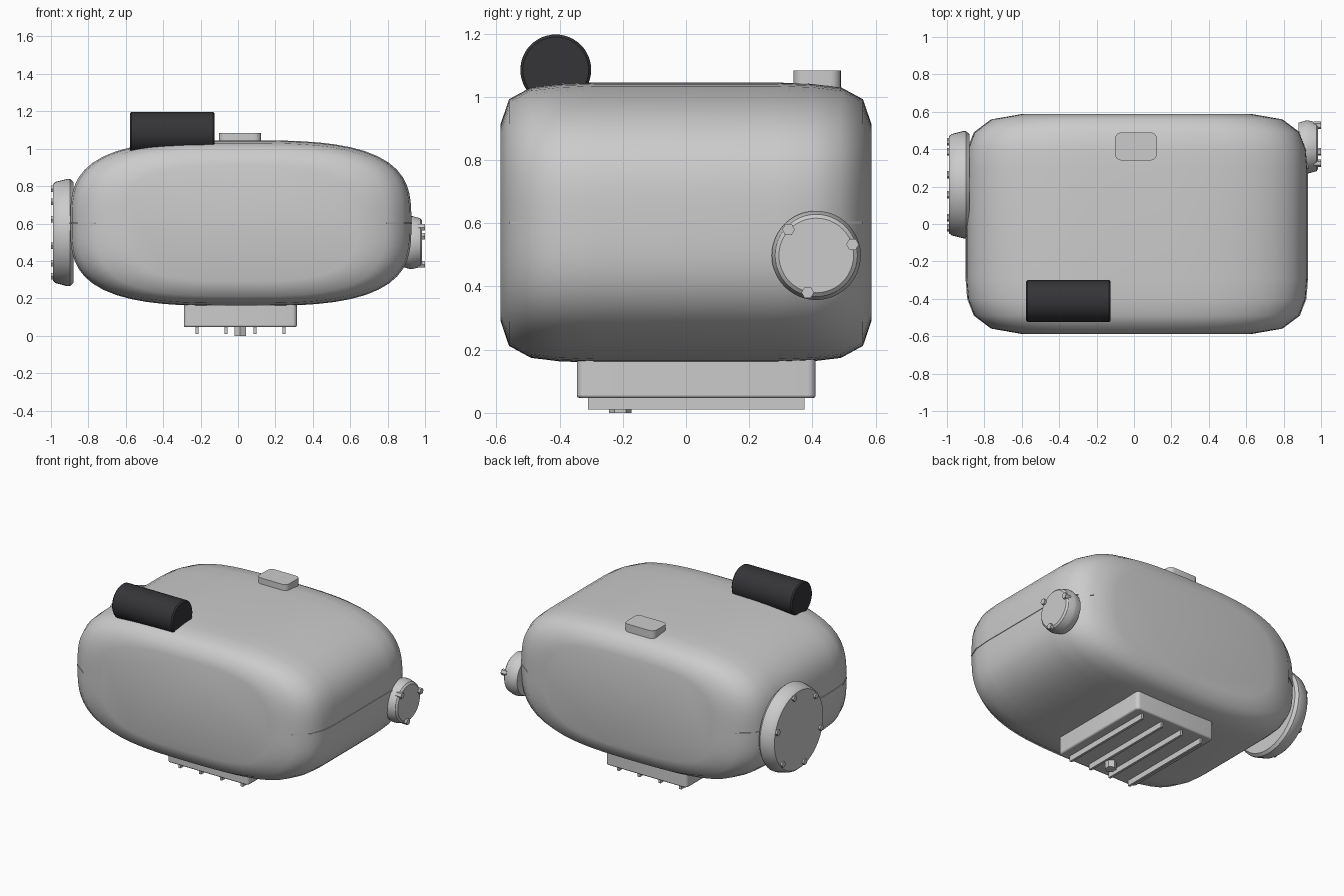
import bpy, bmesh, math
from mathutils import Matrix

if "Cube" in bpy.data.objects:
    bpy.data.objects.remove(bpy.data.objects["Cube"])

DARK = bpy.data.materials.new("dark_metal")
DARK.diffuse_color = (0.035, 0.035, 0.04, 1)
DARK.use_nodes = True
DARK.node_tree.nodes["Principled BSDF"].inputs["Base Color"].default_value = DARK.diffuse_color


def finish(name, bm, angle=35, bevel=0, mat=None):
    bmesh.ops.recalc_face_normals(bm, faces=bm.faces[:])
    me = bpy.data.meshes.new(name)
    bm.to_mesh(me)
    bm.free()
    ob = bpy.data.objects.new(name, me)
    bpy.context.collection.objects.link(ob)
    if mat:
        me.materials.append(mat)
    if bevel:
        m = ob.modifiers.new("bevel", "BEVEL")
        m.width, m.segments, m.limit_method = bevel, 2, "ANGLE"
        m.angle_limit = math.radians(40)
    bpy.ops.object.select_all(action="DESELECT")
    ob.select_set(True)
    bpy.context.view_layer.objects.active = ob
    bpy.ops.object.shade_smooth_by_angle(angle=math.radians(angle))
    return ob


def loft(rings):
    """Skin a list of point rings and cap both ends."""
    bm = bmesh.new()
    vs = [[bm.verts.new(p) for p in r] for r in rings]
    n = len(vs[0])
    for a, b in zip(vs, vs[1:]):
        for i in range(n):
            j = (i + 1) % n
            bm.faces.new((a[i], a[j], b[j], b[i]))
    bm.faces.new(vs[0])
    bm.faces.new(vs[-1])
    return bm


def box(name, x, y, z, corner=0, bevel=0):
    bm = bmesh.new()
    bmesh.ops.create_cube(bm, size=1)
    for v in bm.verts:
        for k, (lo, hi) in enumerate((x, y, z)):
            v.co[k] = lo if v.co[k] < 0 else hi
    if corner:
        es = [e for e in bm.edges if abs(e.verts[0].co.z - e.verts[1].co.z) > 1e-4]
        bmesh.ops.bevel(bm, geom=es, offset=corner, segments=5, profile=0.5, affect="EDGES")
    return finish(name, bm, bevel=bevel)


def turned(name, profile, cy, cz, sides=48, mat=None, angle=30, phase=0):
    """Turned part about an x-direction axis; profile is (x, radius)."""
    rings = [[(x, cy + r * math.cos(t), cz + r * math.sin(t))
              for t in (phase + 2 * math.pi * i / sides for i in range(sides))] for x, r in profile]
    return finish(name, loft(rings), angle=angle, mat=mat)


def bolts(name, count, radius, cy, cz, x0, x1, size):
    for i in range(count):
        t = math.radians(17) + 2 * math.pi * i / count
        turned(f"{name}_{i + 1}", [(x0, size), (x1, size)],
               cy + radius * math.cos(t), cz + radius * math.sin(t), sides=6)


# rounded housing: superellipse sections along y
CX, CZ = 0.015, 0.602
LEVELS = [(0.587, 0.62, 0.31), (0.56, 0.775, 0.39), (0.49, 0.868, 0.428),
          (0.40, 0.903, 0.439), (0.29, 0.912, 0.443)]


def section(y, hx, hz, n=3.2, count=72):
    pts = []
    for i in range(count):
        t = 2 * math.pi * i / count
        c, s = math.cos(t), math.sin(t)
        k = (abs(c) ** n + abs(s) ** n) ** (-1 / n)
        pts.append((CX + hx * c * k, y, CZ + hz * s * k))
    return pts


rings = [section(-y, a, b) for y, a, b in LEVELS] + [section(y, a, b) for y, a, b in reversed(LEVELS)]
finish("housing", loft(rings), angle=60)

# thin seam following the housing ends
outline = [(y, a + 0.004) for y, a, b in LEVELS[1:]]
half = [(-y, a) for y, a in outline] + [(y, a) for y, a in reversed(outline)]
loop = [(CX + a, y) for y, a in half] + [(CX - a, y) for y, a in reversed(half)]
finish("seam", loft([[(x, y, z) for x, y in loop] for z in (0.597, 0.605)]))

# sump with fins and drain plug
box("sump", (-0.29, 0.315), (-0.345, 0.41), (0.047, 0.3), corner=0.025, bevel=0.008)
for i in range(4):
    x = -0.22 + 0.155 * i
    box(f"sump_fin_{i + 1}", (x - 0.008, x + 0.008), (-0.31, 0.375), (0.01, 0.06))
bm = bmesh.new()
bmesh.ops.create_cone(bm, cap_ends=True, segments=6, radius1=0.036, radius2=0.036, depth=0.06,
                      matrix=Matrix.Translation((0.012, -0.208, 0.03)))
finish("drain_plug", bm)

# breather on top
box("breather", (-0.102, 0.123), (0.34, 0.49), (0.95, 1.083), corner=0.035)

# dark motor cylinder
turned("motor", [(-0.577, 0.104), (-0.569, 0.112), (-0.133, 0.112), (-0.125, 0.104)],
       -0.412, 1.085, mat=DARK)

# large left cover and small right cover with bolts
turned("left_cover", [(-0.88, 0.27), (-0.898, 0.286), (-0.912, 0.287), (-0.975, 0.271), (-0.988, 0.26)],
       0.21, 0.552)
bolts("left_bolt", 6, 0.24, 0.21, 0.552, -0.97, -1.0, 0.02)
turned("right_cover", [(0.88, 0.13), (0.918, 0.141), (0.935, 0.141), (0.975, 0.130), (0.985, 0.118)],
       0.412, 0.498)
bolts("right_bolt", 3, 0.12, 0.412, 0.498, 0.96, 1.0, 0.02)
